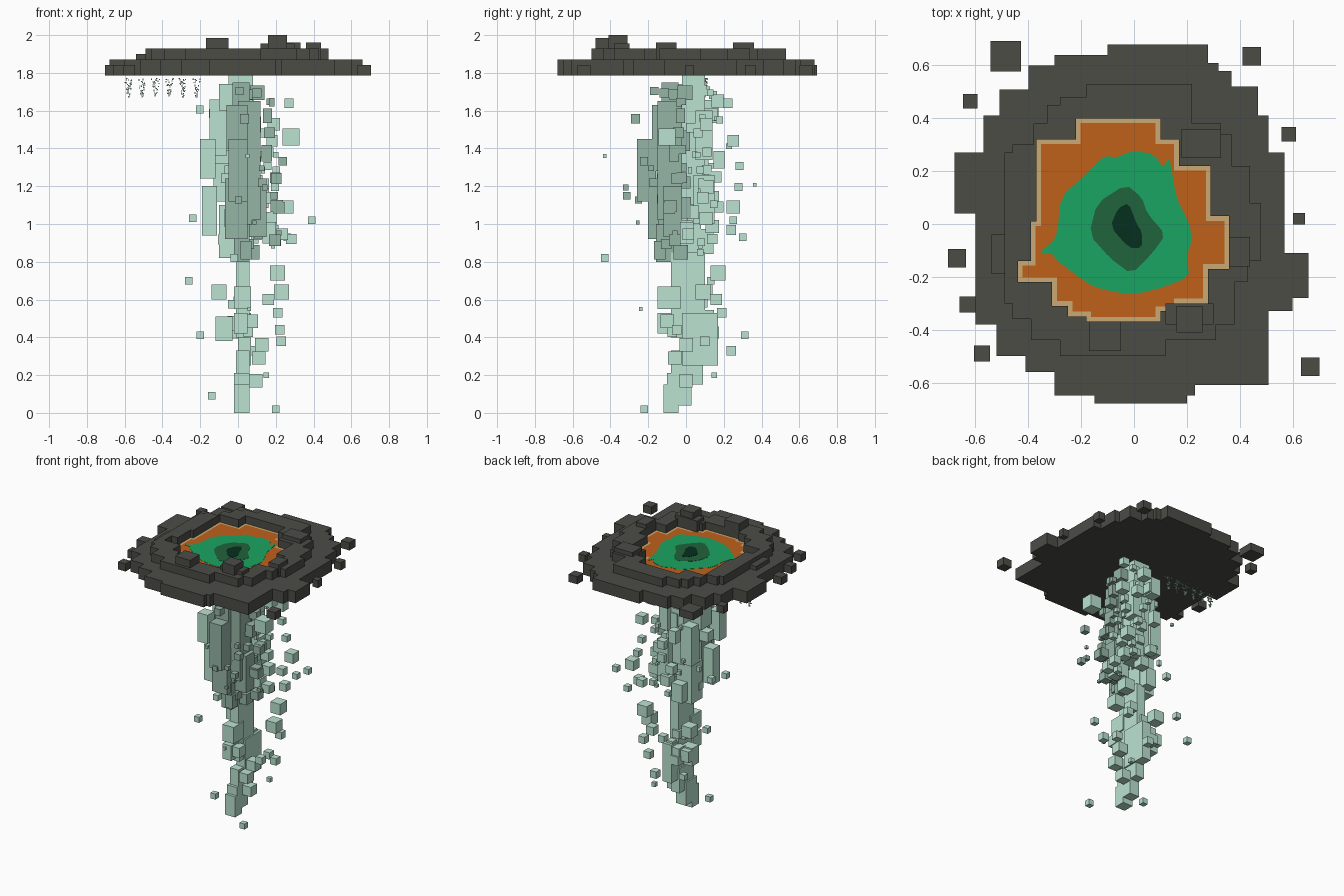
import bpy
import bmesh
import random
from mathutils import Matrix, Vector

random.seed(7)
if "Cube" in bpy.data.objects:
    bpy.data.objects.remove(bpy.data.objects["Cube"])


def material(name, red, green, blue):
    """Flat material from display values, converted to linear."""
    mat = bpy.data.materials.new(name)
    mat.use_nodes = True
    colour = [(c / 255) ** 2.2 for c in (red, green, blue)] + [1]
    mat.diffuse_color = colour
    mat.node_tree.nodes["Principled BSDF"].inputs["Base Color"].default_value = colour
    return mat


stone = material("dark_stone", 77, 77, 72)
sand = material("sand", 202, 168, 116)
clay = material("orange_clay", 190, 97, 32)
grass = material("bright_green", 32, 163, 98)
moss = material("deep_green", 37, 99, 61)
abyss = material("darkest_green", 14, 51, 37)
pale = material("pale_mint", 186, 226, 207)
muted = material("muted_mint", 148, 180, 164)


def steps(values):
    """Right-angled outline: x and y alternate, each corner changes one."""
    xs, ys = values[0::2], values[1::2]
    points = []
    for i, y in enumerate(ys):
        points += [(xs[i], y), (xs[(i + 1) % len(xs)], y)]
    return points


def soften(points):
    """Cut each corner of a closed outline once."""
    result = []
    for i, p in enumerate(points):
        a, b = Vector(p), Vector(points[(i + 1) % len(points)])
        result += [a.lerp(b, .2), a.lerp(b, .8)]
    return result


def slab(name, outlines, low, high, mat):
    """Solid from filled outlines; a second outline becomes a hole."""
    curve = bpy.data.curves.new(name, "CURVE")
    curve.dimensions = "2D"
    curve.fill_mode = "BOTH"
    curve.extrude = (high - low) / 2
    for outline in outlines:
        spline = curve.splines.new("POLY")
        spline.points.add(len(outline) - 1)
        for point, (x, y) in zip(spline.points, outline):
            point.co = (x, y, 0, 1)
        spline.use_cyclic_u = True
        spline.use_smooth = False
    curve.materials.append(mat)
    obj = bpy.data.objects.new(name, curve)
    obj.location.z = (low + high) / 2
    bpy.context.collection.objects.link(obj)
    bpy.ops.object.select_all(action="DESELECT")
    obj.select_set(True)
    bpy.context.view_layer.objects.active = obj
    bpy.ops.object.convert(target="MESH")
    bpy.ops.object.shade_flat()


def finish(name, bm, *mats):
    mesh = bpy.data.meshes.new(name)
    bm.to_mesh(mesh)
    bm.free()
    for mat in mats:
        mesh.materials.append(mat)
    bpy.context.collection.objects.link(bpy.data.objects.new(name, mesh))


def boxes(name, bounds, mat):
    """One object of boxes given as x, y and z ranges."""
    bm = bmesh.new()
    for x0, x1, y0, y1, z0, z1 in bounds:
        place = Matrix.Translation(((x0 + x1) / 2, (y0 + y1) / 2, (z0 + z1) / 2))
        size = Matrix.Diagonal((x1 - x0, y1 - y0, z1 - z0, 1))
        bmesh.ops.create_cube(bm, size=1, matrix=place @ size)
    finish(name, bm, mat)


def cube(x, y, z, size, tall=1):
    h = size / 2
    return (x - h, x + h, y - h, y + h, z - h * tall, z + h * tall)


# Stone plateau and raised rim around the basin
plateau = steps([
    -.10, .68, .28, .61, .32, .58, .37, .52, .47, .41, .51, .27, .57, -.11,
    .66, -.28, .60, -.33, .51, -.61, .23, -.65, .20, -.68, -.15, -.65,
    -.30, -.56, -.41, -.50, -.52, -.38, -.60, .04, -.68, .27, -.57, .41,
    -.51, .51, -.40, .60, -.30, .64])
rim = steps([
    -.18, .53, .22, .38, .33, .34, .37, .22, .44, .08, .48, -.14, .43, -.22,
    .38, -.38, .31, -.44, .12, -.50, -.28, -.44, -.39, -.36, -.46, -.30,
    -.49, .27, -.46, .30, -.38, .38, -.33, .45, -.28, .48])
basin = steps([
    -.22, .40, .10, .32, .17, .22, .29, .03, .36, -.17, .28, -.30, .17, -.33,
    .10, -.37, -.18, -.35, -.25, -.31, -.31, -.22, -.44, -.14, -.39, .01,
    -.37, .32])
slab("plateau", [plateau], 1.785, 1.87, stone)
slab("rim", [rim, basin], 1.865, 1.93, stone)

# Boulders on the rim, then flat loose ones around the plateau
boxes("rim_boulders", [
    (.16, .26, -.41, -.31, 1.86, 2),
    (.12, .30, -.38, -.30, 1.86, 1.955),
    (-.17, -.05, -.48, -.37, 1.86, 1.985),
    (.18, .33, .25, .36, 1.86, 1.96),
    (.36, .44, -.16, -.05, 1.86, 1.96),
    (-.54, -.48, -.19, -.04, 1.86, 1.90)], stone)
boxes("loose_boulders", [cube(x, y, 1.814, s, .055 / s) for x, y, s in (
    (-.485, .635, .115), (.445, .635, .07), (-.62, .465, .055),
    (.585, .34, .055), (.625, .02, .045), (-.67, -.13, .07),
    (-.63, -.305, .06), (-.575, -.49, .06), (.668, -.54, .07))], stone)

# Basin floor: clay with a sand border
bm = bmesh.new()
floor = bm.faces.new([bm.verts.new((x, y, 1.874)) for x, y in basin])
floor.normal_update()
if floor.normal.z < 0:
    floor.normal_flip()
border = bmesh.ops.inset_region(bm, faces=[floor], thickness=.018,
                                use_boundary=True, use_even_offset=True)
for face in bm.faces:
    face.material_index = 1
for face in border["faces"]:
    face.material_index = 0
finish("basin_floor", bm, sand, clay)

# Green pool in three nested shades
pool = [(-.11, .26), (-.07, .25), (0, .28), (.08, .26), (.11, .21), (.13, .25),
        (.14, .22), (.16, .10), (.21, 0), (.22, -.06), (.20, -.12), (.21, -.20),
        (.11, -.24), (-.01, -.27), (-.15, -.24), (-.21, -.20), (-.29, -.14),
        (-.31, -.11), (-.36, -.11), (-.29, -.05), (-.28, .10), (-.18, .19)]
deep = [(-.03, .15), (.03, .10), (.05, .04), (.12, -.04), (.07, -.11),
        (-.01, -.19), (-.09, -.13), (-.17, -.04), (-.14, .08)]
centre = [(-.02, .08), (.01, 0), (.03, -.03), (.03, -.09), (-.02, -.09),
          (-.09, -.01), (-.06, .06)]
slab("pool", [soften(pool)], 1.872, 1.8755, grass)
slab("pool_deep", [soften(deep)], 1.873, 1.877, moss)
slab("pool_centre", [soften(centre)], 1.874, 1.8785, abyss)

# Falling column: long blocks
boxes("column_lower", [
    (-.02, .06, -.12, -.04, 0, .15), (-.02, .06, -.10, .03, .04, .21),
    (-.01, .06, -.08, .09, .15, .33), (0, .07, -.02, .17, .25, .53),
    (-.01, .06, -.08, .10, .40, .85), (-.02, .07, -.15, -.03, .55, .67),
    (-.02, .05, -.15, -.05, .42, .53),
    (-.12, -.03, .02, .10, .38, .51), (-.14, -.06, .06, .14, .60, .68)], pale)
boxes("column_upper", [
    (-.10, .02, -.05, .08, .82, 1.10), (-.19, -.11, -.12, -.04, .94, 1.20),
    (-.20, -.12, -.18, -.10, 1.24, 1.45), (-.13, -.04, .03, .12, 1.12, 1.40),
    (-.15, -.06, -.08, .04, 1.36, 1.66), (-.05, .08, -.02, .10, 1.10, 1.79),
    (.04, .13, .04, .15, 1.0, 1.26), (.05, .12, .05, .14, 1.34, 1.60),
    (-.10, .05, -.10, .01, 1.60, 1.74)], pale)
boxes("column_front", [
    (-.07, .05, -.20, -.08, .92, 1.24), (0, .12, -.15, -.02, 1.02, 1.65),
    (-.05, .05, -.26, -.16, 1.12, 1.45), (.06, .15, -.12, -.02, .93, 1.20),
    (-.02, .06, -.16, -.05, .80, 1.0), (-.06, .05, -.18, -.07, 1.40, 1.63),
    (-.03, .06, -.13, -.04, 1.60, 1.75)], muted)

# Loose cubes around the column
loose = [cube(*row) for row in (
    (-.26, .13, .70, .04), (-.20, .31, .41, .04), (.23, .09, .64, .08),
    (.21, .19, .53, .05), (.22, -.05, .44, .05), (.23, .10, .38, .05),
    (.15, .15, .20, .03), (.20, -.22, .02, .04), (-.14, -.07, .09, .04),
    (.16, .16, .60, .06), (.11, -.06, .29, .07), (-.02, -.43, .82, .04),
    (.39, .25, 1.02, .04), (.28, -.10, 1.46, .09), (.27, .22, 1.64, .05),
    (.26, .25, 1.09, .07), (.26, .30, .93, .04), (-.24, .05, 1.03, .04),
    (.05, -.43, 1.36, .02), (.18, .25, 1.44, .06), (.06, -.24, .55, .02),
    (.21, .17, .74, .08), (.08, .24, .33, .05), (-.08, .10, .46, .08))]
dim = []
for i in range(125):
    x = random.gauss(.05, .11)
    y = random.gauss(.01, .13)
    reach = (x * x + y * y) ** .5
    size = random.uniform(.025, .095) * max(.5, 1 - reach * 1.2)
    tall = random.choice((1, 1, 1.6)) if reach < .2 else 1
    part = cube(x, y, random.uniform(.84, 1.72), size, tall)
    (dim if x > 0 > y else loose).append(part)
for i in range(10):
    loose.append(cube(random.uniform(-.04, .13), random.uniform(-.12, .16),
                      random.uniform(.15, .82), random.uniform(.04, .08)))
boxes("loose_cubes", loose, pale)
boxes("loose_cubes_front", dim, muted)

# Fine drops in tapering tufts, hanging in a row under the plateau
drops = []
for i in range(6):
    for j in range(36):
        drop = random.random()
        spread = .022 * (1 - drop * .8)
        drops.append(cube(-.58 + i * .072 + random.uniform(-spread, spread),
                          .095 + random.uniform(-spread, spread),
                          1.77 - drop * .1, .006))
boxes("drops", drops, pale)
